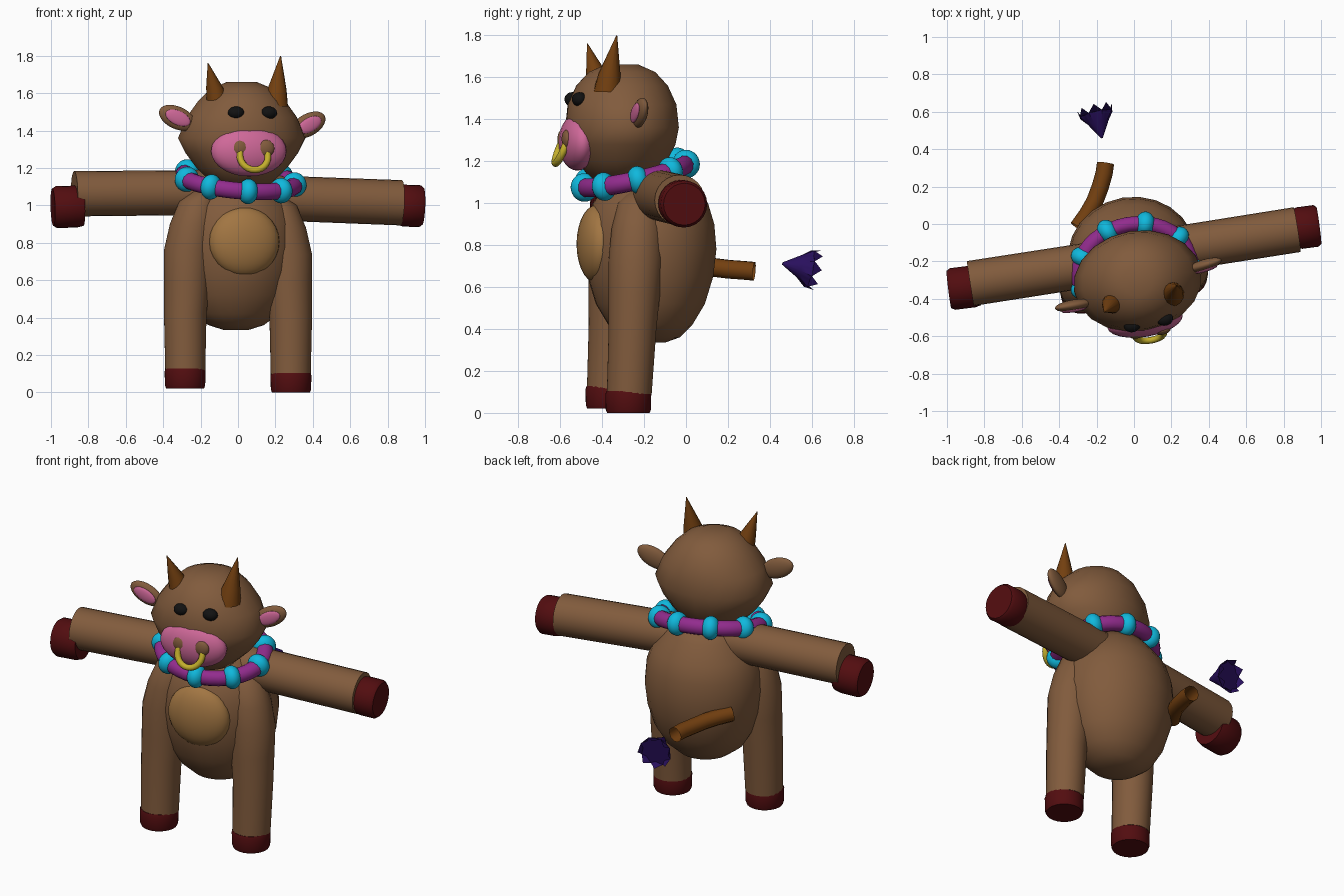
import bpy
import bmesh
from math import sin, cos, pi, radians
from mathutils import Vector, Matrix, Euler

if "Cube" in bpy.data.objects:
    bpy.data.objects.remove(bpy.data.objects["Cube"], do_unlink=True)

YAW = radians(9.6)
TURN = Matrix.Rotation(YAW, 3, 'Z')


def material(name, colour):
    mat = bpy.data.materials.new(name)
    mat.use_nodes = True
    rgba = (*colour, 1)
    mat.diffuse_color = rgba
    mat.node_tree.nodes["Principled BSDF"].inputs["Base Color"].default_value = rgba
    return mat


HIDE = material("brown hide", (.22, .105, .046))
TAN = material("tan belly", (.36, .18, .055))
PINK = material("pink skin", (.63, .14, .32))
CYAN = material("cyan beads", (.005, .48, .72))
PURPLE = material("purple cord", (.29, .025, .27))
HOOF = material("dark red hoof", (.085, .004, .005))
HORN = material("horn brown", (.17, .05, .005))
GOLD = material("gold", (.55, .43, .025))
INDIGO = material("indigo hair", (.022, .005, .11))
BLACK = material("black", (.006, .006, .006))


def finish(obj, name, mat, angle=40):
    obj.name = name
    obj.data.materials.clear()
    obj.data.materials.append(mat)
    bpy.ops.object.select_all(action='DESELECT')
    obj.select_set(True)
    bpy.context.view_layer.objects.active = obj
    bpy.ops.object.shade_smooth_by_angle(angle=radians(angle))
    return obj


def ellipsoid(name, loc, radii, mat, tilt=(0, 0, YAW)):
    bpy.ops.mesh.primitive_uv_sphere_add(segments=24, ring_count=14, location=loc, rotation=tilt)
    obj = bpy.context.object
    obj.scale = radii
    return finish(obj, name, mat)


def loft(name, points, radii, mat, sides=20, angle=40, jag=0):
    """Skin elliptical rings that run along a straight-ish path."""
    points = [Vector(p) for p in points]
    axis = (points[-1] - points[0]).normalized()
    if abs(axis.z) > .8:
        u, v = TURN @ Vector((1, 0, 0)), TURN @ Vector((0, 1, 0))
    else:
        u = axis.cross(Vector((0, 0, 1))).normalized()
        v = axis.cross(u)
    bm = bmesh.new()
    rings = []
    for i, (p, r) in enumerate(zip(points, radii)):
        a, b = r if isinstance(r, tuple) else (r, r)
        last = i == len(points) - 1
        ring = []
        for k in range(sides):
            t = 2 * pi * k / sides
            shift = axis * jag * (k % 2) if last else Vector()
            ring.append(bm.verts.new(p + u * a * cos(t) + v * b * sin(t) - shift))
        rings.append(ring)
    for low, high in zip(rings, rings[1:]):
        for k in range(sides):
            n = (k + 1) % sides
            bm.faces.new((low[k], low[n], high[n], high[k]))
    bm.faces.new(rings[0])
    bm.faces.new(rings[-1])
    bmesh.ops.recalc_face_normals(bm, faces=bm.faces)
    mesh = bpy.data.meshes.new(name)
    bm.to_mesh(mesh)
    bm.free()
    obj = bpy.data.objects.new(name, mesh)
    bpy.context.collection.objects.link(obj)
    return finish(obj, name, mat, angle)


def bent_tube(name, points, radius, mat, caps=False):
    curve = bpy.data.curves.new(name, 'CURVE')
    curve.dimensions = '3D'
    curve.bevel_depth = radius
    curve.bevel_resolution = 3
    curve.use_fill_caps = caps
    spline = curve.splines.new('POLY')
    spline.points.add(len(points) - 1)
    for sp, p in zip(spline.points, points):
        sp.co = (*p, 1)
    obj = bpy.data.objects.new(name, curve)
    bpy.context.collection.objects.link(obj)
    bpy.ops.object.select_all(action='DESELECT')
    obj.select_set(True)
    bpy.context.view_layer.objects.active = obj
    bpy.ops.object.convert(target='MESH')
    return finish(bpy.context.object, name, mat, 50)


def upright(name, x, y, profile, mat, sides):
    """Vertical body of elliptical rings given as (height, width, depth)."""
    return loft(name, [(x, y, z) for z, a, b in profile], [(a, b) for z, a, b in profile], mat, sides, 60)


# Torso and head
upright("torso", -.01, -.17, [
    (.335, .07, .07), (.36, .15, .14), (.42, .23, .2), (.52, .29, .26), (.65, .33, .3),
    (.78, .345, .315), (.9, .335, .305), (1, .3, .275), (1.1, .22, .2), (1.16, .16, .15)], HIDE, 24)
upright("head", .02, -.305, [
    (1.1, .14, .14), (1.2, .245, .215), (1.28, .305, .255), (1.36, .345, .27), (1.47, .3, .26),
    (1.56, .235, .22), (1.625, .165, .16), (1.66, .08, .08)], HIDE, 20)
ellipsoid("belly_patch", (.034, -.428, .805), (.19, .09, .185), TAN)

# Face
ellipsoid("muzzle", (.058, -.518, 1.29), (.205, .085, .135), PINK)
for side, x, y in (("right", .015, -.59), ("left", .15, -.57)):
    ellipsoid(side + "_nostril", (x, y, 1.305), (.045, .022, .045), HIDE)
for side, x, y in (("right", -.01, -.543), ("left", .165, -.508)):
    ellipsoid(side + "_eye", (x, y, 1.495), (.044, .036, .034), BLACK)
ring_points = []
for i in range(19):
    t = radians(145 + 250 * i / 18)
    offset = TURN @ Vector((.076 * cos(t), .03 * sin(t), .072 * sin(t)))
    ring_points.append(Vector((.085, -.592, 1.262)) + offset)
bent_tube("nose_ring", ring_points, .018, GOLD, True)

# Ears with pink insides
for side, centre, tilt, turn in (("right", (-.325, -.435, 1.468), .42, YAW),
                                 ("left", (.375, -.22, 1.43), -.48, .3)):
    rotation = Euler((0, tilt, turn))
    ellipsoid(side + "_ear", centre, (.105, .03, .06), HIDE, rotation)
    inner = Vector(centre) + rotation.to_matrix() @ Vector((0, -.024, 0))
    ellipsoid(side + "_ear_inside", inner, (.072, .013, .038), PINK, rotation)

# Horns
loft("right_horn", [(-.11, -.42, 1.56), (-.125, -.43, 1.63), (-.16, -.47, 1.76)],
     [.058, .046, .002], HORN, 14)
loft("left_horn", [(.2, -.375, 1.53), (.208, -.365, 1.62), (.228, -.33, 1.8)],
     [.068, .052, .002], HORN, 14)

# Arms with hooves
for side, inner, outer, hoof_in, hoof_out in (
        ("right", (-.05, -.19, 1.07), (-.875, -.318, 1.062), (-.83, -.33, .995), (-.99, -.35, .99)),
        ("left", (.05, -.16, 1.045), (.872, -.03, 1.014), (.86, -.025, 1), (.988, -.008, .995))):
    loft(side + "_arm", [inner, outer], [.12, .121], HIDE, 24)
    a, b = Vector(hoof_in), Vector(hoof_out)
    loft(side + "_arm_hoof", [a, a.lerp(b, .2), a.lerp(b, .88), b], [.105, .112, .112, .1], HOOF, 24)

# Legs with hooves
for side, s, y, lift in (("right", -1, -.37, .022), ("left", 1, -.275, 0)):
    shape = [(.09, .282, .108), (.4, .282, .115), (.58, .272, .125), (.74, .265, .132),
             (.88, .24, .125), (1, .215, .1), (1.06, .18, .05)]
    loft(side + "_leg", [(s * x, y + .05 * z, z + lift) for z, x, r in shape],
         [r for z, x, r in shape], HIDE, 20, 60)
    loft(side + "_leg_hoof", [(s * .283, y, z + lift) for z in (0, .015, .09, .105)],
         [.102, .108, .11, .105], HOOF, 24)

# Tilted necklace: cord with nine beads
tilt = Euler((.24, .06, YAW))
centre = Vector((.005, -.245, 1.135))
bpy.ops.mesh.primitive_torus_add(major_segments=40, minor_segments=12, major_radius=.28,
                                 minor_radius=.046, location=centre, rotation=tilt)
cord = bpy.context.object
cord.scale = (1.06, .9, 1)
finish(cord, "necklace_cord", PURPLE)
for i in range(9):
    t = radians(2 + 40 * i) - YAW
    spot = centre + tilt.to_matrix() @ Vector((.298 * cos(t), .252 * sin(t), 0))
    bead_turn = (tilt.to_matrix() @ Matrix.Rotation(t, 3, 'Z')).to_euler()
    ellipsoid(f"necklace_bead_{i + 1}", spot, (.066, .053, .068), CYAN, bead_turn)

# Tail and its separate tuft
bent_tube("tail", [(-.3, -.02, .715), (-.25, .05, .705), (-.21, .12, .695), (-.18, .2, .685),
                   (-.16, .27, .68), (-.152, .325, .675)], .046, HORN)
loft("tail_tuft", [(-.172, .46, .712), (-.19, .54, .698), (-.212, .625, .68)],
     [.006, .055, .095], INDIGO, 16, 20, .04)
